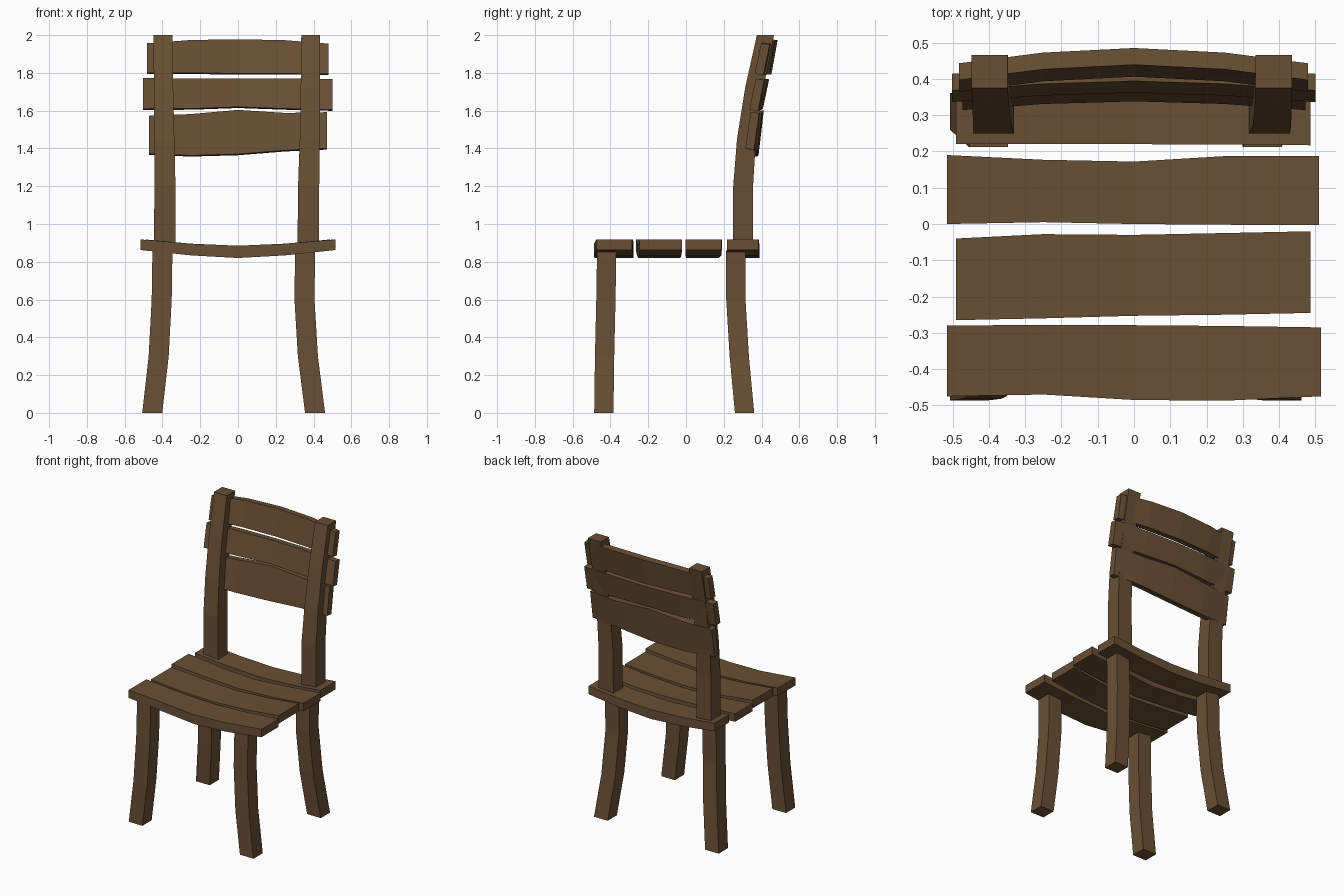
import bpy, bmesh

wood = bpy.data.materials.new("brown_wood")
wood.diffuse_color = (0.14, 0.08, 0.036, 1)


def loft(name, rings):
    """Skin a run of four-cornered sections into one closed plank or post."""
    bm = bmesh.new()
    loops = [[bm.verts.new(p) for p in r] for r in rings]
    for a, b in zip(loops, loops[1:]):
        for i in range(4):
            j = (i + 1) % 4
            bm.faces.new((a[i], a[j], b[j], b[i]))
    bm.faces.new(loops[0])
    bm.faces.new(loops[-1])
    bmesh.ops.recalc_face_normals(bm, faces=bm.faces)
    mesh = bpy.data.meshes.new(name)
    bm.to_mesh(mesh)
    bm.free()
    mesh.materials.append(wood)
    bpy.context.collection.objects.link(bpy.data.objects.new(name, mesh))


def upright(name, stations):
    """Stations: z, x low, x high, y low, y high."""
    loft(name, [[(x0, y0, z), (x1, y0, z), (x1, y1, z), (x0, y1, z)]
                for z, x0, x1, y0, y1 in stations])


def spread(x0, x1):
    return (x0, -0.25, 0, 0.25, x1)


# Legs: shared splay in x, different sweep in y for front and back
leg_z = (0, 0.3, 0.6, 0.86)
leg_x = {"left": (-0.454, -0.42, -0.404, -0.40), "right": (0.408, 0.37, 0.352, 0.355)}
leg_y = {"front": (-0.435, -0.431, -0.424, -0.42), "back": (0.31, 0.282, 0.264, 0.263)}
for side, xs in leg_x.items():
    for end, ys in leg_y.items():
        upright(f"{end}_leg_{side}", [(z, x - 0.053, x + 0.053, y - 0.051, y + 0.051)
                                      for z, x, y in zip(leg_z, xs, ys)])

# Back posts, leaning rearwards towards the top
post_z = (0.885, 1.2, 1.45, 1.72, 2.0)
post_y = ((0.25, 0.355), (0.25, 0.355), (0.27, 0.37), (0.313, 0.41), (0.375, 0.466))
post_x = {"left": (-0.387, -0.387, -0.39, -0.394, -0.398),
          "right": (0.372, 0.374, 0.38, 0.383, 0.385)}
for side, xs in post_x.items():
    upright(f"back_post_{side}", [(z, x - w, x + w, *y) for z, x, y, w in
                                  zip(post_z, xs, post_y, (0.057, 0.056, 0.053, 0.051, 0.05))])

# Seat slats, dished along x: x ends, front edge, back edge
seat_slats = [
    (-0.515, 0.515, (-0.475, -0.47, -0.485, -0.487, -0.475), (-0.28, -0.278, -0.279, -0.281, -0.285)),
    (-0.49, 0.487, (-0.265, -0.26, -0.253, -0.25, -0.245), (-0.04, -0.028, -0.03, -0.025, -0.02)),
    (-0.515, 0.51, (0, 0.005, 0, -0.002, -0.003), (0.19, 0.177, 0.172, 0.187, 0.188)),
    (-0.49, 0.487, (0.221, 0.221, 0.22, 0.219, 0.217), (0.385, 0.388, 0.39, 0.388, 0.385)),
]
seat_top = (0.918, 0.896, 0.885, 0.896, 0.918)
seat_bottom = (0.862, 0.834, 0.82, 0.834, 0.862)
for n, (x0, x1, front, back) in enumerate(seat_slats, 1):
    loft(f"seat_slat_{n}", [[(x, f, b), (x, k, b), (x, k, t), (x, f, t)] for x, f, k, b, t in
                            zip(spread(x0, x1), front, back, seat_bottom, seat_top)])

# Back slats, bowed rearwards: x ends, top z, bottom z, front y at top and bottom, bow
back_slats = [
    (-0.483, 0.479, (1.957, 1.974, 1.978, 1.973, 1.955), (1.80, 1.80, 1.797, 1.797, 1.795), 0.397, 0.364, 0.042),
    (-0.502, 0.5, (1.772, 1.771, 1.77, 1.77, 1.768), (1.61, 1.611, 1.62, 1.611, 1.605), 0.368, 0.336, 0.026),
    (-0.472, 0.472, (1.573, 1.582, 1.604, 1.588, 1.592), (1.372, 1.363, 1.37, 1.39, 1.4), 0.342, 0.314, 0.024),
]
for n, (x0, x1, top, bottom, yt, yb, bow) in enumerate(back_slats, 1):
    rings = []
    for x, t, b, s in zip(spread(x0, x1), top, bottom, (0, 0.7, 1, 0.7, 0)):
        d = bow * s
        rings.append([(x, yb + d, b), (x, yb + d + 0.046, b - 0.006),
                      (x, yt + d + 0.046, t - 0.004), (x, yt + d, t)])
    loft(f"back_slat_{n}", rings)
